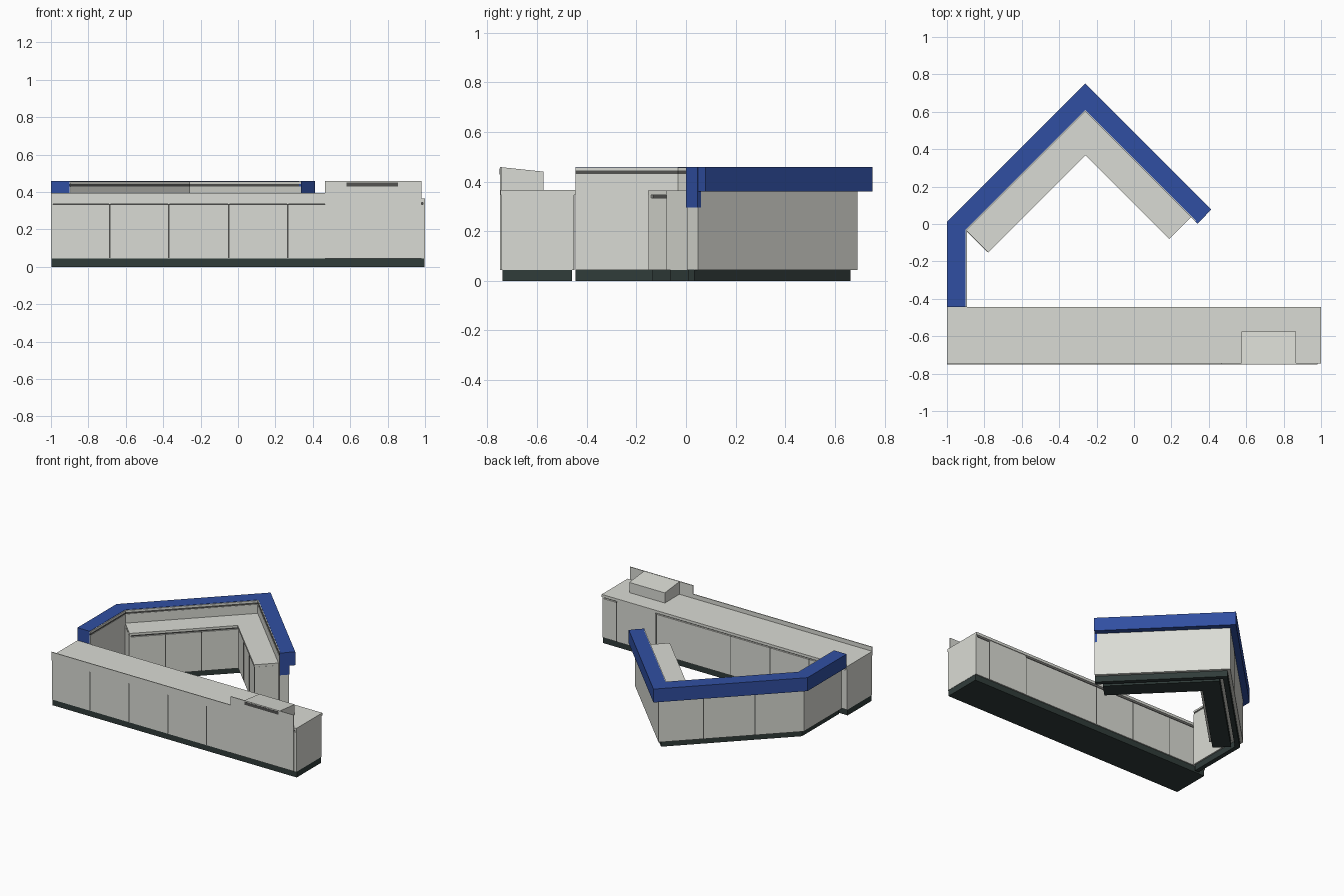
import bpy, bmesh
from mathutils import Vector

if "Cube" in bpy.data.objects:
    bpy.data.objects.remove(bpy.data.objects["Cube"])


def material(name, rgb):
    m = bpy.data.materials.new(name)
    m.diffuse_color = (*rgb, 1)
    m.use_nodes = True
    m.node_tree.nodes["Principled BSDF"].inputs["Base Color"].default_value = m.diffuse_color
    return m


GREY = material("warm_light_grey", (0.70, 0.71, 0.66))
BLUE = material("deep_blue", (0.030, 0.078, 0.36))
DARK = material("dark_green_black", (0.030, 0.045, 0.042))
SEAM = material("shadow_grey", (0.085, 0.085, 0.08))


def extrude(name, pts, vec, mat):
    """Solid made by pushing a flat outline along a vector."""
    bm = bmesh.new()
    a = [bm.verts.new(p) for p in pts]
    b = [bm.verts.new(Vector(p) + Vector(vec)) for p in pts]
    bm.faces.new(a)
    bm.faces.new(b[::-1])
    n = len(a)
    for i in range(n):
        bm.faces.new((a[i], a[(i + 1) % n], b[(i + 1) % n], b[i]))
    bmesh.ops.recalc_face_normals(bm, faces=bm.faces)
    me = bpy.data.meshes.new(name)
    bm.to_mesh(me)
    bm.free()
    me.materials.append(mat)
    ob = bpy.data.objects.new(name, me)
    bpy.context.collection.objects.link(ob)
    return ob


def box(name, x0, x1, y0, y1, z0, z1, mat):
    return extrude(name, [(x0, y0, z0), (x1, y0, z0), (x1, y1, z0), (x0, y1, z0)],
                   (0, 0, z1 - z0), mat)


def offset(path, d):
    """Path moved d to its right side, with mitred corners."""
    p = [Vector(q) for q in path]
    normals = []
    for a, b in zip(p, p[1:]):
        t = (b - a).normalized()
        normals.append(Vector((t.y, -t.x)))
    out = []
    for i, q in enumerate(p):
        n0, n1 = normals[max(i - 1, 0)], normals[min(i, len(normals) - 1)]
        out.append(q + (n0 + n1) * d / (1 + n0.dot(n1)))
    return out


def band(name, path, d0, d1, z0, z1, mat):
    """Strip between two offsets of a path, raised from z0 to z1."""
    outline = offset(path, d0) + offset(path, d1)[::-1]
    return extrude(name, [(q.x, q.y, z0) for q in outline], (0, 0, z1 - z0), mat)


def piece(path, i, s0, s1):
    """Part of one path segment, between two distances from its start."""
    a, b = Vector(path[i]), Vector(path[i + 1])
    t = (b - a).normalized()
    return [a + t * s0, a + t * s1]


# --- Long straight counter ---
box("long_plinth", -0.998, 0.998, -0.74, -0.46, 0, 0.046, DARK)
box("long_body", -0.998, 0.998, -0.745, -0.452, 0.044, 0.333, GREY)
box("long_shadow_gap", -0.99, 0.99, -0.735, -0.465, 0.333, 0.346, SEAM)
box("long_top", -1, 1, -0.747, -0.445, 0.345, 0.365, GREY)
for side in (-1, 1):
    x0, x1 = sorted((side, side * 0.988))
    box("long_end_panel", x0, x1, -0.744, -0.452, 0.044, 0.346, GREY)
box("long_back_panel", 0.565, 0.88, -0.47, -0.450, 0.044, 0.346, GREY)

# Front fascia with its taller section
box("front_fascia", -1, 0.466, -0.75, -0.744, 0.335, 0.396, GREY)
box("front_tall_panel", 0.465, 0.98, -0.75, -0.744, 0.044, 0.459, GREY)

# Sloped cabinet on the top, with a slot in its front
extrude("sloped_cabinet", [(0.575, -0.745, 0.36), (0.575, -0.745, 0.458),
                           (0.575, -0.574, 0.44), (0.575, -0.574, 0.36)],
        (0.29, 0, 0), GREY)
box("front_slot", 0.58, 0.856, -0.7508, -0.748, 0.429, 0.452, SEAM)

# Door seams of the long counter
for x in (-0.685, -0.369, -0.05, 0.266):
    box("front_seam", x - 0.004, x + 0.004, -0.7465, -0.744, 0.046, 0.335, SEAM)
for x in (-0.69, -0.37, -0.05, 0.562, 0.883):
    box("back_seam", x - 0.003, x + 0.003, -0.454, -0.4505, 0.046, 0.335, SEAM)

# --- Folded outer wall ---
WALL = [(-1, -0.445), (-1, 0.011), (-0.26, 0.751), (0.413, 0.078)]
band("wall_plinth", WALL, 0.063, 0.096, 0, 0.046, DARK)
band("wall_outer", WALL, 0.042, 0.098, 0.044, 0.365, GREY)
band("wall_blue_cap", WALL, 0, 0.1, 0.36, 0.459, BLUE)
band("wall_liner", WALL, 0.096, 0.106, 0.044, 0.43, GREY)
band("wall_liner_groove", WALL, 0.096, 0.103, 0.43, 0.444, SEAM)
band("wall_liner_lip", WALL, 0.098, 0.106, 0.444, 0.457, GREY)

# Blue drop at the free end of the wall
length = (Vector(WALL[3]) - Vector(WALL[2])).length
band("wall_end_drop", piece(WALL, 2, length - 0.015, length + 0.003),
     0.041, 0.106, 0.295, 0.459, BLUE)

# Outer wall seams
for s in (0.35, 0.70):
    band("wall_seam", piece(WALL, 1, s - 0.003, s + 0.003), 0.0405, 0.043,
         0.046, 0.36, SEAM)

# --- Inner angled counter ---
INNER = [(-0.9, -0.032), (-0.26, 0.608), (0.308, 0.04)]
band("inner_plinth", INNER, 0.02, 0.145, 0, 0.046, DARK)
band("inner_body", INNER, 0, 0.165, 0.044, 0.333, GREY)
band("inner_shadow_gap", INNER, 0, 0.155, 0.333, 0.346, SEAM)
band("inner_top", INNER, 0, 0.17, 0.345, 0.363, GREY)
l0 = (Vector(INNER[1]) - Vector(INNER[0])).length
l1 = (Vector(INNER[2]) - Vector(INNER[1])).length
band("inner_end_panel", piece(INNER, 0, -0.001, 0.012), 0, 0.167, 0.044, 0.346, GREY)
band("inner_end_panel", piece(INNER, 1, l1 - 0.012, l1 + 0.001), 0, 0.167, 0.044, 0.346, GREY)

# Door seams of the inner counter
for i, distances in ((0, (0.245, 0.49)), (1, (0.38, 0.59))):
    for s in distances:
        band("inner_seam", piece(INNER, i, s - 0.003, s + 0.003), 0.164, 0.1665,
             0.046, 0.334, SEAM)
